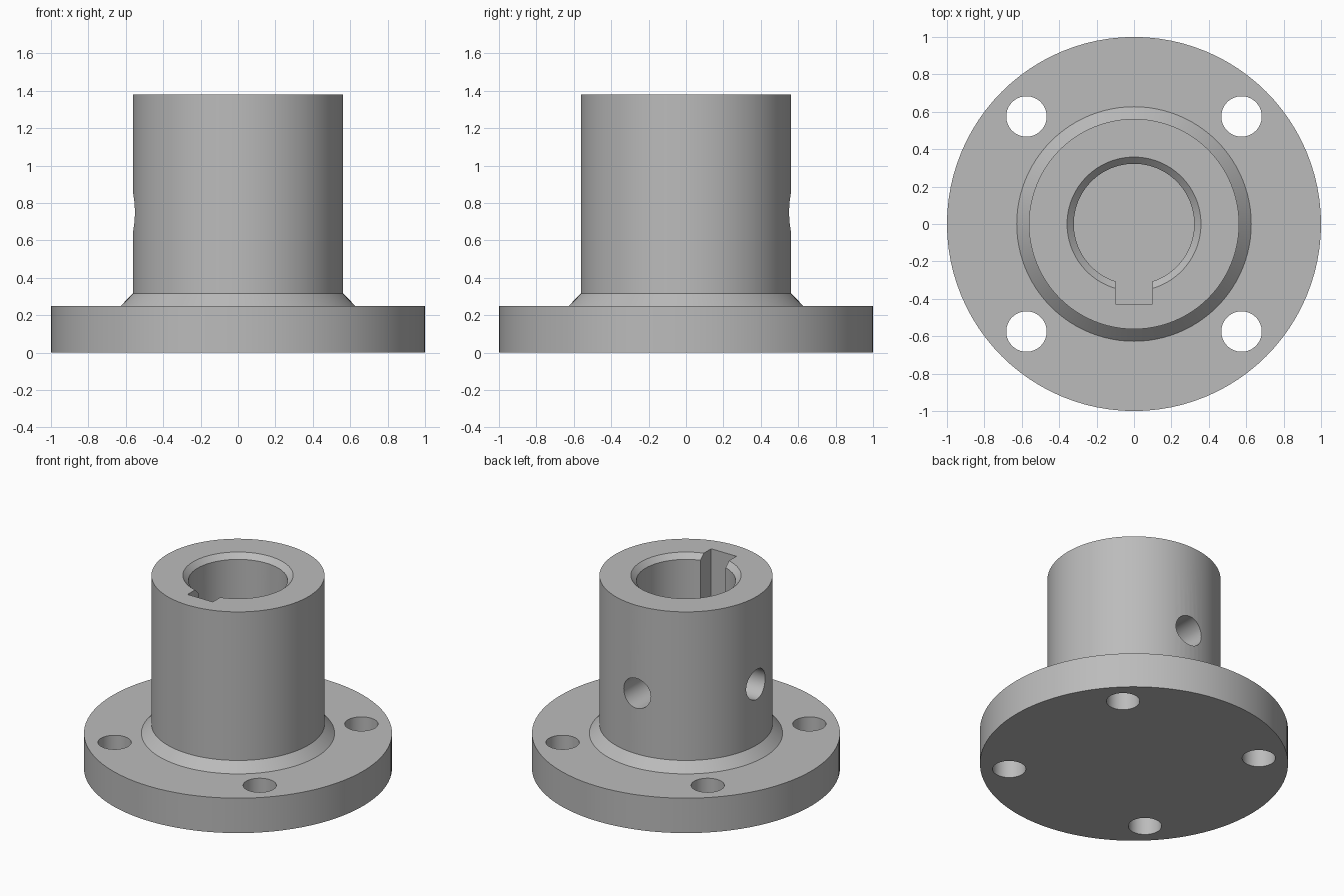
import bpy
import math
from mathutils import Matrix, Vector

cube = bpy.data.objects.get("Cube")
if cube:
    bpy.data.objects.remove(cube, do_unlink=True)

SEGMENTS = 96
HEIGHT = 1.38
BORE_FLOOR = 0.25

steel = bpy.data.materials.new("steel_grey")
steel.use_nodes = True
GREY = (0.5, 0.5, 0.5, 1)
steel.diffuse_color = GREY
steel.node_tree.nodes["Principled BSDF"].inputs["Base Color"].default_value = GREY


def lathe(name, profile):
    """Closed solid of revolution from (radius, z) points, listed bottom to top."""
    verts, faces = [], []
    for r, z in profile:
        for i in range(SEGMENTS):
            a = math.tau * i / SEGMENTS
            verts.append((r * math.cos(a), r * math.sin(a), z))
    for ring in range(len(profile) - 1):
        lo, hi = ring * SEGMENTS, (ring + 1) * SEGMENTS
        for i in range(SEGMENTS):
            j = (i + 1) % SEGMENTS
            faces.append((lo + i, lo + j, hi + j, hi + i))
    faces.append(tuple(reversed(range(SEGMENTS))))
    faces.append(tuple(range(len(verts) - SEGMENTS, len(verts))))
    mesh = bpy.data.meshes.new(name)
    mesh.from_pydata(verts, [], faces)
    mesh.materials.append(steel)
    obj = bpy.data.objects.new(name, mesh)
    bpy.context.collection.objects.link(obj)
    return obj


def cut(target, cutter):
    """Subtract the cutter from the target, then discard it."""
    cutter.hide_render = True
    mod = target.modifiers.new("cut", 'BOOLEAN')
    mod.operation = 'DIFFERENCE'
    mod.solver = 'EXACT'
    mod.object = cutter
    bpy.ops.object.select_all(action='DESELECT')
    bpy.context.view_layer.objects.active = target
    target.select_set(True)
    bpy.ops.object.modifier_apply(modifier=mod.name)
    bpy.data.objects.remove(cutter, do_unlink=True)


# Flange, tapered weld collar and hub as one turned body
body = lathe("flanged_hub", [(1, 0), (1, 0.25), (0.627, 0.25),
                             (0.562, 0.316), (0.562, HEIGHT)])

# Blind bore with a chamfered mouth
cut(body, lathe("bore_cutter", [(0.322, BORE_FLOOR), (0.322, HEIGHT - 0.036),
                                (0.358, HEIGHT), (0.358, HEIGHT + 0.1)]))

# Keyway on the front side of the bore
bpy.ops.mesh.primitive_cube_add(size=1)
key = bpy.context.object
key.data.transform(Matrix.Translation((0, -0.214, (BORE_FLOOR + 1.5) / 2))
                   @ Matrix.Diagonal((0.2, 0.428, 1.5 - BORE_FLOOR, 1)))
key.data.materials.append(steel)
cut(body, key)

# Four bolt holes
for sx in (-1, 1):
    for sy in (-1, 1):
        hole = lathe("bolt_cutter", [(0.108, -0.1), (0.108, 0.4)])
        hole.data.transform(Matrix.Translation((sx * 0.575, sy * 0.575, 0)))
        cut(body, hole)

# Radial set screw holes on the back and one side
for direction in (Vector((-1, 0, 0)), Vector((0, 1, 0))):
    hole = lathe("set_screw_cutter", [(0.107, 0.1), (0.107, 0.8)])
    turn = direction.to_track_quat('Z', 'Y').to_matrix().to_4x4()
    hole.data.transform(Matrix.Translation((0, 0, 0.75)) @ turn)
    cut(body, hole)

bpy.ops.object.select_all(action='DESELECT')
bpy.context.view_layer.objects.active = body
body.select_set(True)
bpy.ops.object.shade_smooth_by_angle(angle=math.radians(30))
